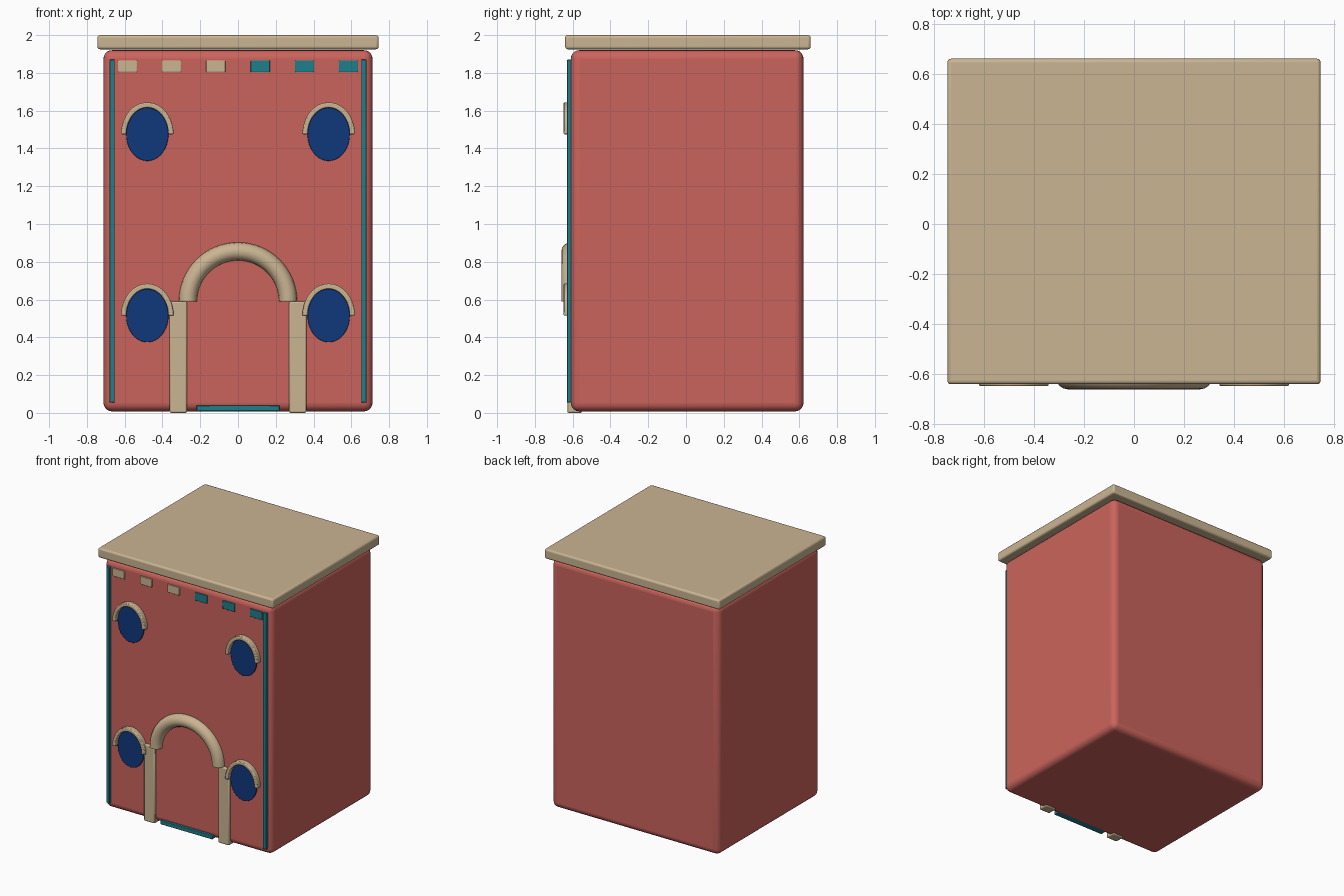
import bpy, bmesh, math
from mathutils import Matrix

if "Cube" in bpy.data.objects:
    bpy.data.objects.remove(bpy.data.objects["Cube"])


def material(name, rgb):
    m = bpy.data.materials.new(name)
    m.diffuse_color = (*rgb, 1)
    m.use_nodes = True
    m.node_tree.nodes["Principled BSDF"].inputs["Base Color"].default_value = m.diffuse_color
    return m


RED = material("brick red", (0.60, 0.127, 0.107))
SAND = material("sandstone", (0.59, 0.46, 0.29))
TEAL = material("teal", (0.013, 0.21, 0.26))
BLUE = material("deep blue", (0.005, 0.04, 0.20))


def finish(bm, name, mat, bevel=0, segments=3):
    bmesh.ops.recalc_face_normals(bm, faces=bm.faces)
    mesh = bpy.data.meshes.new(name)
    bm.to_mesh(mesh)
    bm.free()
    ob = bpy.data.objects.new(name, mesh)
    bpy.context.collection.objects.link(ob)
    mesh.materials.append(mat)
    if bevel:
        mod = ob.modifiers.new("Bevel", "BEVEL")
        mod.width, mod.segments = bevel, segments
        mod.limit_method, mod.angle_limit = "ANGLE", math.radians(50)
    bpy.ops.object.select_all(action="DESELECT")
    bpy.context.view_layer.objects.active = ob
    ob.select_set(True)
    bpy.ops.object.shade_smooth_by_angle(angle=math.radians(40))
    return ob


def box(name, mat, x, y, z, bevel=0, segments=3):
    """Box from (min, max) ranges on each axis."""
    bm = bmesh.new()
    bmesh.ops.create_cube(bm, size=1)
    for v in bm.verts:
        v.co = [r[0] + (c + 0.5) * (r[1] - r[0]) for c, r in zip(v.co, (x, y, z))]
    return finish(bm, name, mat, bevel, segments)


def half_ring(name, mat, cx, cy, cz, rx, rz, section, bevel=0):
    """Sweep a closed section of (radial, depth) offsets over a half ellipse."""
    bm = bmesh.new()
    rings = []
    steps = 32
    for i in range(steps + 1):
        a = math.pi * i / steps
        rings.append([bm.verts.new((cx + (rx + r) * math.cos(a), cy + d,
                                    cz + (rz + r) * math.sin(a))) for r, d in section])
    n = len(section)
    for p, q in zip(rings, rings[1:]):
        for j in range(n):
            k = (j + 1) % n
            bm.faces.new((p[j], p[k], q[k], q[j]))
    bm.faces.new(rings[0])
    bm.faces.new(rings[-1])
    return finish(bm, name, mat, bevel, 2)


def oval(name, mat, cx, cz, rx, rz, y0, y1):
    bm = bmesh.new()
    bmesh.ops.create_cone(bm, cap_ends=True, segments=48, radius1=1, radius2=1, depth=1)
    bm.transform(Matrix.Translation((cx, (y0 + y1) / 2, cz))
                 @ Matrix.Diagonal((rx, y1 - y0, rz, 1))
                 @ Matrix.Rotation(math.pi / 2, 4, "X"))
    return finish(bm, name, mat, 0.003, 2)


FRONT = -0.61

# Building body and flat roof slab
box("body", RED, (-0.712, 0.712), (FRONT, 0.622), (0.008, 1.92), 0.045, 5)
box("roof_slab", SAND, (-0.745, 0.745), (-0.64, 0.66), (1.925, 2.0), 0.014)

# Doorway: round arch, two posts and a threshold
tube = [(0.048 * math.cos(t * math.pi / 8), 0.05 * math.sin(t * math.pi / 8)) for t in range(16)]
half_ring("door_arch", SAND, 0, FRONT, 0.59, 0.265, 0.265, tube)
box("threshold", TEAL, (-0.22, 0.22), (-0.628, -0.55), (0.01, 0.04), 0.004, 2)

for side, s in (("left", -1), ("right", 1)):
    box(f"door_post_{side}", SAND, sorted((s * 0.27, s * 0.362)), (-0.628, -0.55),
        (0.0, 0.59), 0.008, 2)
    box(f"corner_strip_{side}", TEAL, sorted((s * 0.653, s * 0.68)), (-0.63, -0.59),
        (0.055, 1.87), 0.003, 2)

    # Oval windows with curved hoods
    for level, z in (("lower", 0.515), ("upper", 1.475)):
        oval(f"window_{level}_{side}", BLUE, s * 0.48, z, 0.112, 0.141, -0.618, -0.59)
        half_ring(f"window_hood_{level}_{side}", SAND, s * 0.48, 0, z, 0.125, 0.155,
                  [(-0.014, -0.59), (0.014, -0.59), (0.014, -0.648), (-0.014, -0.648)], 0.006)

    # Row of tiles under the roof
    for i, x in enumerate((0.118, 0.352, 0.585)):
        box(f"tile_{side}_{i + 1}", SAND if s < 0 else TEAL,
            (s * x - 0.051, s * x + 0.051), (-0.618, -0.59), (1.804, 1.866), 0.003, 2)
